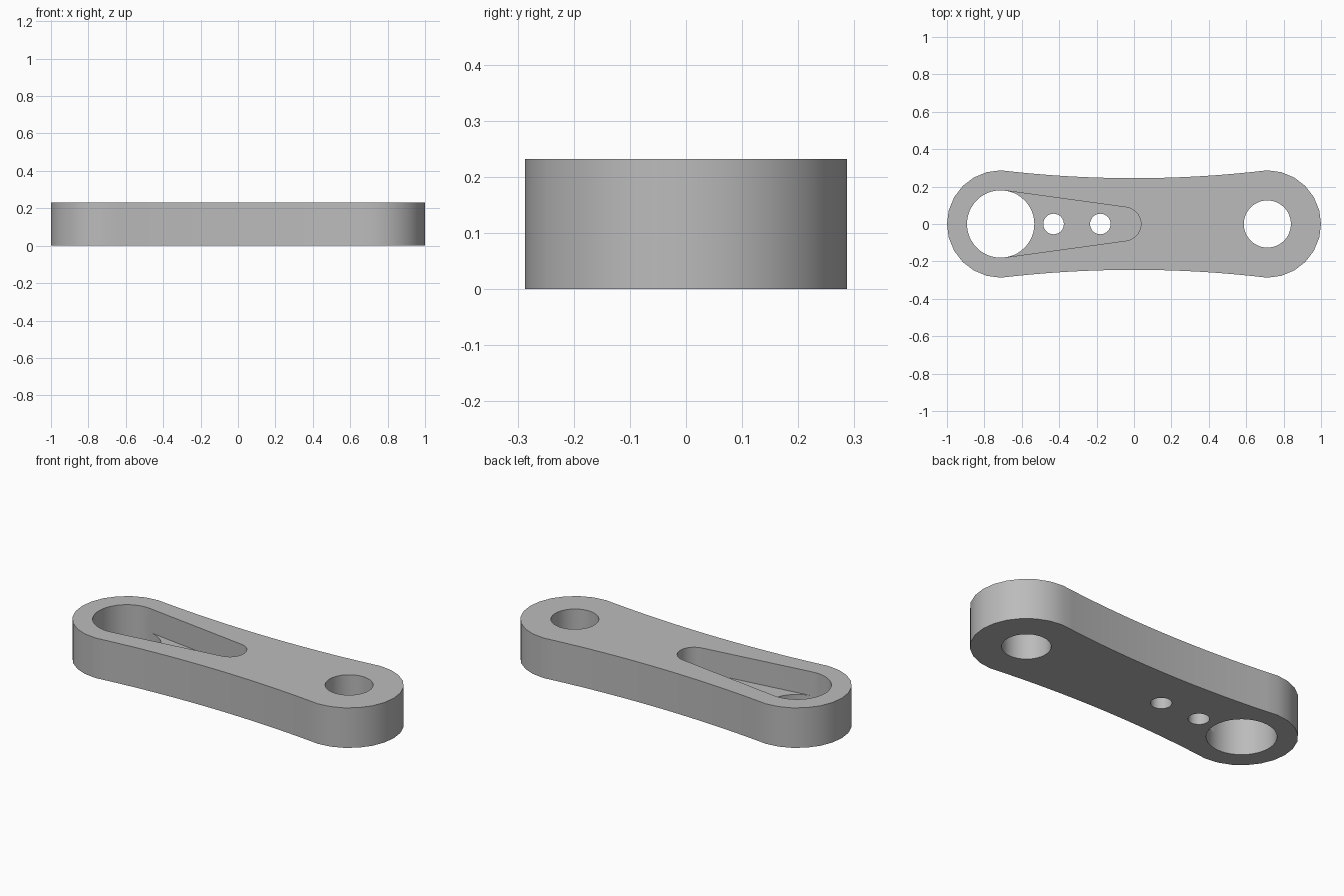
import bpy, bmesh
from math import sin, cos, acos, pi, radians
from mathutils import Vector

cube = bpy.data.objects.get("Cube")
if cube:
    bpy.data.objects.remove(cube, do_unlink=True)

HEIGHT, FLOOR = 0.232, 0.093      # plate thickness, pocket floor level
END_X, END_R, WAIST = 0.713, 0.287, 0.245
BIG_R, TIP_X, TIP_R = 0.18, -0.053, 0.09


def arc(cx, r, a0, a1, steps):
    return [(cx + r * cos(a0 + (a1 - a0) * i / steps),
             r * sin(a0 + (a1 - a0) * i / steps)) for i in range(steps + 1)]


def circle(cx, r, steps=48):
    return arc(cx, r, 0, 2 * pi, steps)[:-1]


def waist(side):
    # Concave flank, running from the end given by side to the other end
    n = 20
    xs = [side * END_X * (1 - 2 * i / n) for i in range(1, n)]
    return [(x, side * (WAIST + (END_R - WAIST) * (x / END_X) ** 2)) for x in xs]


def wall(bm, loop, z0, z1):
    low = [bm.verts.new((x, y, z0)) for x, y in loop]
    high = [bm.verts.new((x, y, z1)) for x, y in loop]
    for i in range(len(loop)):
        bm.faces.new((low[i - 1], low[i], high[i], high[i - 1]))


def cap(bm, loops, z):
    # Flat face: first loop is the border, the rest are openings
    edges = []
    for loop in loops:
        vs = [bm.verts.new((x, y, z)) for x, y in loop]
        edges += [bm.edges.new((vs[i - 1], vs[i])) for i in range(len(vs))]
    bmesh.ops.triangle_fill(bm, use_beauty=True, use_dissolve=False,
                            edges=edges, normal=Vector((0, 0, 1)))


# Profiles
outline = (arc(END_X, END_R, -pi / 2, pi / 2, 12) + waist(1)
           + arc(-END_X, END_R, pi / 2, 3 * pi / 2, 12) + waist(-1))
tangent = acos((BIG_R - TIP_R) / (TIP_X + END_X))
outer_arc = arc(-END_X, BIG_R, tangent, 2 * pi - tangent, 26)
inner_arc = arc(-END_X, BIG_R, -tangent, tangent, 22)
tip_arc = arc(TIP_X, TIP_R, -tangent, tangent, 20)
pocket = outer_arc + tip_arc
big_hole = outer_arc + inner_arc[1:-1]
pocket_floor = inner_arc[::-1] + tip_arc
pivot_hole = circle(END_X, 0.126)
small_holes = [circle(x, 0.055, 32) for x in (-0.43, -0.18)]

# Link plate with pocket and through holes
bm = bmesh.new()
wall(bm, outline, 0, HEIGHT)
wall(bm, pivot_hole, 0, HEIGHT)
wall(bm, pocket, FLOOR, HEIGHT)
for hole in [big_hole] + small_holes:
    wall(bm, hole, 0, FLOOR)
cap(bm, [outline, pocket, pivot_hole], HEIGHT)
cap(bm, [pocket_floor] + small_holes, FLOOR)
cap(bm, [outline, big_hole, pivot_hole] + small_holes, 0)
bmesh.ops.remove_doubles(bm, verts=bm.verts[:], dist=0.0001)
bmesh.ops.recalc_face_normals(bm, faces=bm.faces[:])
mesh = bpy.data.meshes.new("link_plate")
bm.to_mesh(mesh)
bm.free()
plate = bpy.data.objects.new("link_plate", mesh)
bpy.context.collection.objects.link(plate)

# Plain grey
grey = bpy.data.materials.new("plain_grey")
grey.use_nodes = True
colour = (0.5, 0.5, 0.5, 1)
grey.diffuse_color = colour
grey.node_tree.nodes["Principled BSDF"].inputs["Base Color"].default_value = colour
mesh.materials.append(grey)

bpy.ops.object.select_all(action='DESELECT')
plate.select_set(True)
bpy.context.view_layer.objects.active = plate
bpy.ops.object.shade_smooth_by_angle(angle=radians(30))
